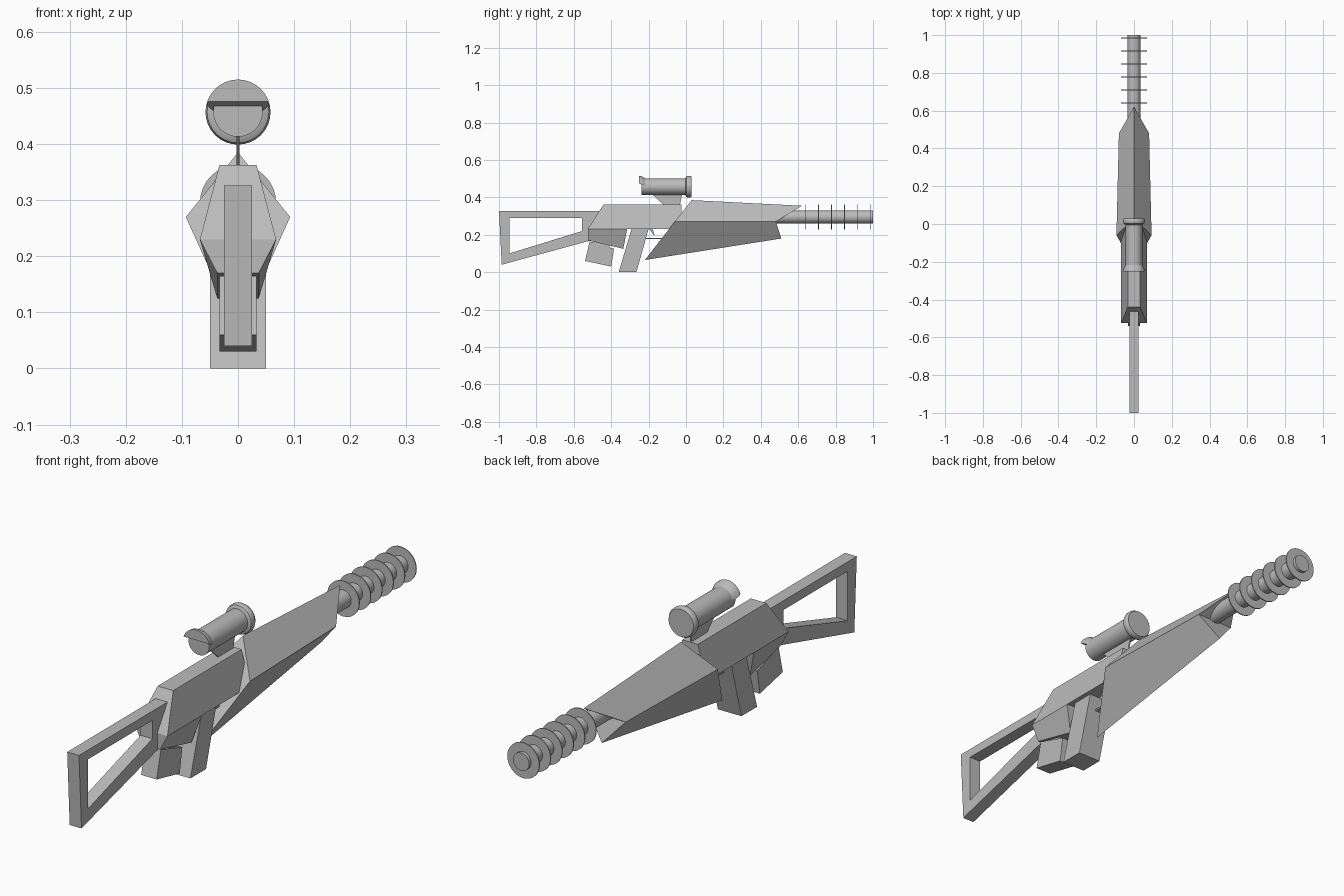
import bpy, bmesh, math
from mathutils import Vector

cube = bpy.data.objects.get("Cube")
if cube:
    bpy.data.objects.remove(cube, do_unlink=True)

grey = bpy.data.materials.new("matte_grey")
grey.use_nodes = True
grey.diffuse_color = (0.5, 0.5, 0.5, 1)
grey.node_tree.nodes["Principled BSDF"].inputs["Base Color"].default_value = (0.5, 0.5, 0.5, 1)


def finish(name, bm):
    """Turn a bmesh into a named object with the grey material."""
    bmesh.ops.recalc_face_normals(bm, faces=bm.faces)
    mesh = bpy.data.meshes.new(name)
    bm.to_mesh(mesh)
    bm.free()
    mesh.materials.append(grey)
    obj = bpy.data.objects.new(name, mesh)
    bpy.context.collection.objects.link(obj)
    return obj


def solid(name, profile):
    """Mirrored block from a side profile of (y, z, half width)."""
    bm = bmesh.new()
    left = [bm.verts.new((w, y, z)) for y, z, w in profile]
    right = [bm.verts.new((-w, y, z)) for y, z, w in profile]
    bm.faces.new(left)
    bm.faces.new(right[::-1])
    n = len(profile)
    for i in range(n):
        j = (i + 1) % n
        bm.faces.new((left[i], right[i], right[j], left[j]))
    return finish(name, bm)


def plate(name, profile, half):
    return solid(name, [(y, z, half) for y, z in profile])


def lathe(name, profile, height, cut=None):
    """Round part along y from (y, radius) points, optionally cut by a plane."""
    bm = bmesh.new()
    sides = 32
    rings = []
    for y, r in profile:
        rings.append([bm.verts.new((r * math.cos(a), y, height + r * math.sin(a)))
                      for a in (2 * math.pi * k / sides for k in range(sides))])
    for a, b in zip(rings, rings[1:]):
        for k in range(sides):
            m = (k + 1) % sides
            bm.faces.new((a[k], a[m], b[m], b[k]))
    bm.faces.new(rings[0])
    bm.faces.new(rings[-1][::-1])
    if cut:
        point, normal = cut
        geom = bm.verts[:] + bm.edges[:] + bm.faces[:]
        res = bmesh.ops.bisect_plane(bm, geom=geom, plane_co=point,
                                     plane_no=normal, clear_inner=True)
        edges = [e for e in res["geom_cut"] if isinstance(e, bmesh.types.BMEdge)]
        bmesh.ops.contextual_create(bm, geom=edges)
    obj = finish(name, bm)
    bpy.ops.object.select_all(action="DESELECT")
    obj.select_set(True)
    bpy.context.view_layer.objects.active = obj
    bpy.ops.object.shade_smooth_by_angle(angle=math.radians(35))
    return obj


# Skeleton stock: four quads around an opening, thickened
outer = [(-1, .326), (-.46, .326), (-.5, .172), (-.985, .04)]
inner = [(-.945, .29), (-.555, .29), (-.555, .22), (-.945, .1)]
bm = bmesh.new()
o = [bm.verts.new((0, y, z)) for y, z in outer]
i = [bm.verts.new((0, y, z)) for y, z in inner]
for k in range(4):
    m = (k + 1) % 4
    bm.faces.new((o[k], o[m], i[m], i[k]))
stock = finish("stock", bm)
thick = stock.modifiers.new("thickness", "SOLIDIFY")
thick.thickness = 0.05
thick.offset = 0

# Receiver: tapered upper and lower halves
solid("receiver_upper", [(-.525, .23, .068), (-.025, .23, .068),
                         (-.025, .363, .033), (-.44, .363, .033)])
solid("receiver_lower", [(-.525, .23, .068), (-.525, .17, .037),
                         (-.335, .125, .037), (-.315, .23, .068)])

# Grip, rear magazine and trigger
plate("grip", [(-.285, .25), (-.36, 0), (-.265, 0), (-.195, .25)], .05)
plate("magazine", [(-.515, .165), (-.54, .06), (-.4, .03), (-.385, .125)], .033)
plate("magazine_neck", [(-.49, .18), (-.49, .15), (-.41, .125), (-.41, .16)], .025)
plate("trigger", [(-.2, .235), (-.175, .2), (-.168, .2), (-.18, .235)], .008)
plate("trigger_guard", [(-.23, .177), (-.1, .177), (-.1, .183), (-.23, .183)], .012)

# Diamond-section handguard with a swept roof over the barrel
bm = bmesh.new()
ring = []
for top, mid, low in (((0, .03, .385), (.093, -.06, .27), (0, -.22, .065)),
                      ((0, .62, .355), (.08, .48, .27), (0, .51, .18))):
    ring.append([bm.verts.new(p) for p in
                 (top, mid, low, (-mid[0], mid[1], mid[2]))])
back, front = ring
for k in range(4):
    m = (k + 1) % 4
    bm.faces.new((back[k], back[m], front[m], front[k]))
for end in ring:
    bm.faces.new((end[0], end[1], end[3]))
    bm.faces.new((end[1], end[2], end[3]))
finish("handguard", bm)

# Barrel with cooling discs
AXIS = .295
lathe("barrel", [(.4, .034), (1, .034)], AXIS)
for k in range(6):
    y = .64 + k * .069
    lathe(f"cooling_disc_{k + 1}", [(y - .002, .068), (y + .002, .068)], AXIS)

# Scope with front ring, rear visor and thin mount
SCOPE = .457
lathe("scope_tube", [(-.237, .044), (.01, .044)], SCOPE)
lathe("scope_ring", [(-.004, .044), (.002, .055), (.01, .058),
                     (.022, .058), (.03, .053)], SCOPE)
lathe("scope_visor", [(-.252, .058), (-.24, .057), (-.228, .05), (-.218, .044)], SCOPE,
      cut=(Vector((0, -.245, .472)), Vector((0, .5, 1)).normalized()))
plate("scope_mount", [(-.185, .42), (-.12, .36), (-.035, .345), (-.02, .42)], .003)
